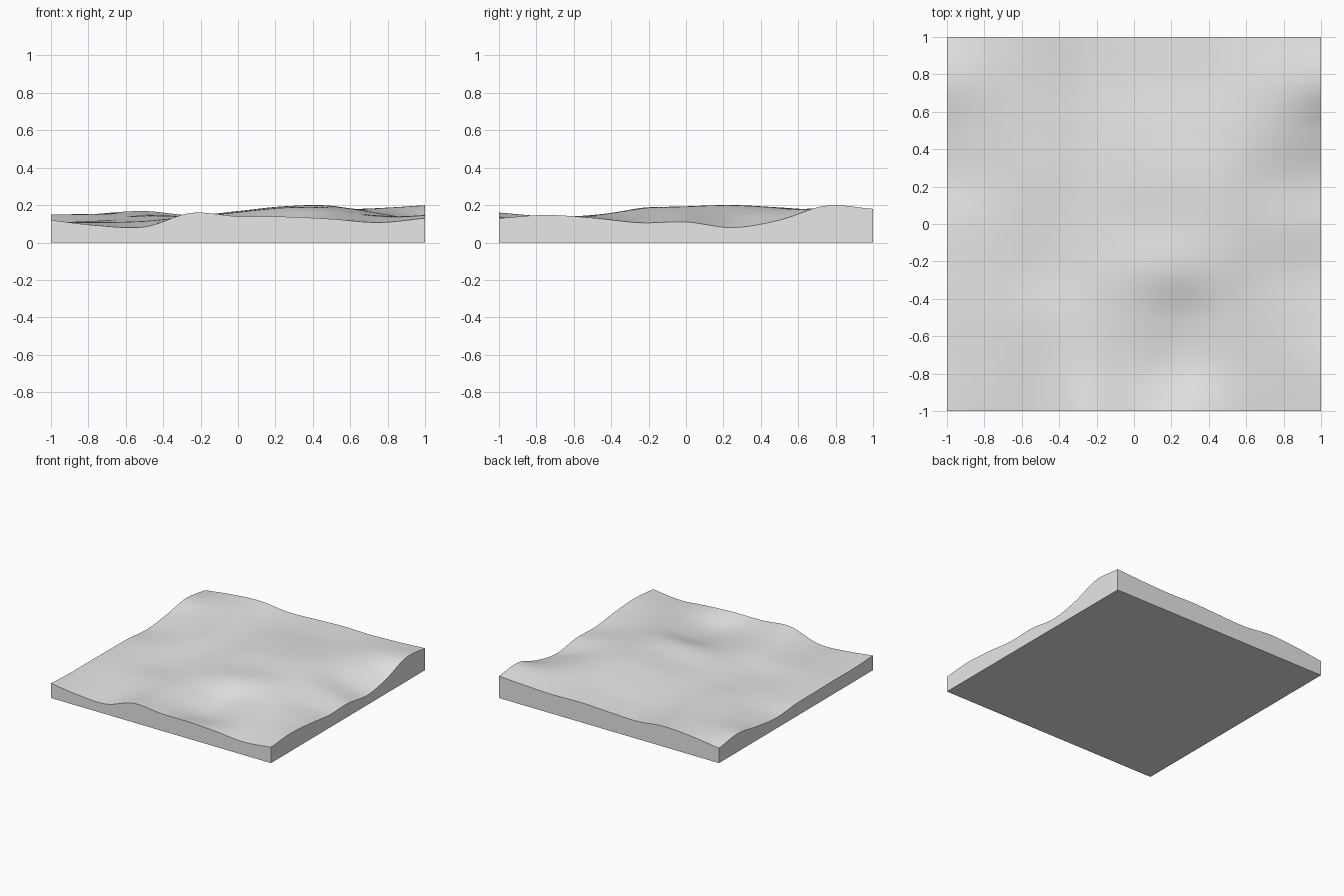
import bpy
import bmesh
from mathutils import Matrix, Vector

cube = bpy.data.objects.get("Cube")
if cube:
    bpy.data.objects.remove(cube, do_unlink=True)

# Coarse ground heights in thousandths, rows from front to back
HEIGHTS = [
    [120, 91, 84, 158, 140, 138, 126, 107, 130],
    [110, 98, 100, 140, 120, 92, 122, 130, 147],
    [110, 108, 115, 138, 132, 116, 145, 144, 132],
    [108, 110, 110, 136, 162, 182, 178, 145, 106],
    [105, 116, 124, 138, 158, 185, 192, 158, 110],
    [88, 118, 142, 142, 168, 194, 196, 145, 80],
    [112, 134, 148, 142, 164, 184, 186, 168, 120],
    [150, 152, 155, 140, 153, 168, 172, 184, 197],
    [122, 153, 168, 145, 152, 162, 158, 166, 180],
]
LAST = len(HEIGHTS) - 1


def spline(values, t):
    """Smooth curve through evenly spaced values, t from -1 to 1."""
    place = (t + 1) / 2 * LAST
    i = max(0, min(int(place), LAST - 1))
    f = place - i
    b, c = values[i], values[i + 1]
    a = values[i - 1] if i > 0 else 2 * b - c
    d = values[i + 2] if i + 2 <= LAST else 2 * c - b
    return b + f / 2 * (c - a + f * (2 * a - 5 * b + 4 * c - d
                                     + f * (3 * (b - c) + d - a)))


def ground(x, y):
    """Height of the ground, blended along both directions."""
    return spline([spline(row, x) for row in HEIGHTS], y) / 1000


# Rolling top surface
bm = bmesh.new()
bmesh.ops.create_grid(bm, x_segments=96, y_segments=96, size=1)
for v in bm.verts:
    v.co.z = ground(v.co.x, v.co.y)
for face in bm.faces:
    face.smooth = True

# Straight side walls with a crisp rim
rim = [e for e in bm.edges if e.is_boundary]
for edge in rim:
    edge.smooth = False
walls = bmesh.ops.extrude_edge_only(bm, edges=rim)["geom"]
for item in walls:
    if isinstance(item, bmesh.types.BMVert):
        item.co.z = 0
    elif isinstance(item, bmesh.types.BMFace):
        item.smooth = False

# Flat underside
foot = [e for e in bm.edges if e.is_boundary]
for edge in foot:
    edge.smooth = False
bmesh.ops.contextual_create(bm, geom=foot)
bmesh.ops.recalc_face_normals(bm, faces=bm.faces[:])
for edge in bm.edges:
    if len(edge.link_faces) == 2 and edge.calc_face_angle() > 1:
        edge.smooth = False

mesh = bpy.data.meshes.new("terrain_slab")
bm.to_mesh(mesh)
bm.free()
terrain = bpy.data.objects.new("terrain_slab", mesh)
bpy.context.collection.objects.link(terrain)

# Plain light grey
grey = bpy.data.materials.new("light_grey")
grey.use_nodes = True
colour = (0.8, 0.8, 0.8, 1)
grey.diffuse_color = colour
for node in grey.node_tree.nodes:
    if node.type == 'BSDF_PRINCIPLED':
        node.inputs["Base Color"].default_value = colour
mesh.materials.append(grey)
